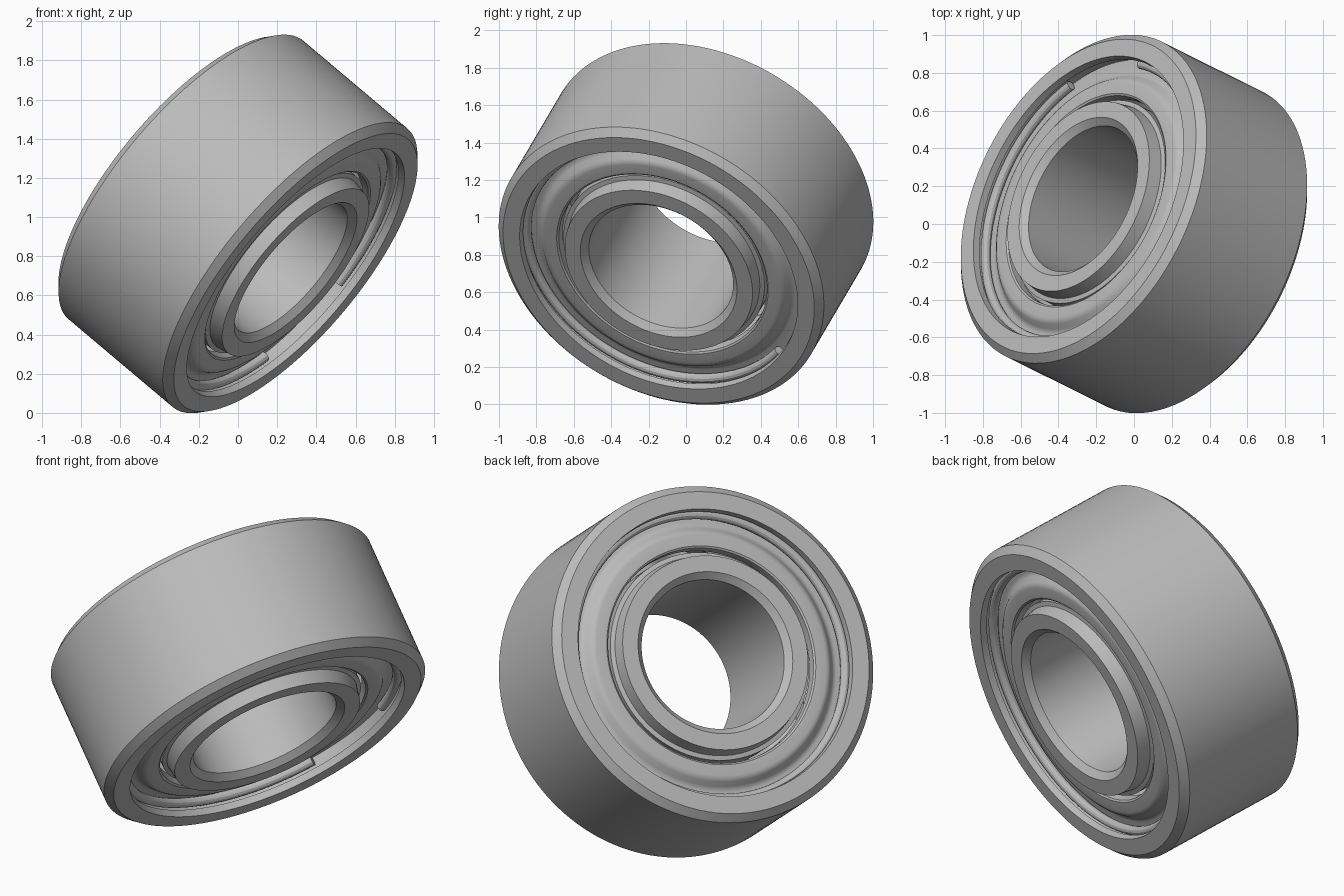
import bpy, bmesh, math
from mathutils import Matrix, Vector

if "Cube" in bpy.data.objects:
    bpy.data.objects.remove(bpy.data.objects["Cube"])

# Tilted bearing frame: local z is the shaft axis, local x points at the clip gap
axis = Vector((-0.715, 0.355, 0.603)).normalized()
gap = Vector((0.085, 0.68, -0.29))
gap = (gap - axis * gap.dot(axis)).normalized()
frame = Matrix((gap, axis.cross(gap), axis)).transposed().to_4x4()
frame.translation = (0, 0, 0.965)

steel = bpy.data.materials.new("steel grey")
steel.diffuse_color = (0.5, 0.5, 0.5, 1)
steel.use_nodes = True
steel.node_tree.nodes["Principled BSDF"].inputs["Base Color"].default_value = steel.diffuse_color
H = 0.412   # half width


def lathe(name, profile, start=0.0, sweep=math.tau, steps=128):
    """Turn a closed (radius, height) profile around the shaft axis."""
    bm = bmesh.new()
    full = sweep > 6.28
    rows = []
    for i in range(steps if full else steps + 1):
        a = start + sweep * i / steps
        rows.append([bm.verts.new((r * math.cos(a), r * math.sin(a), z)) for r, z in profile])
    n = len(profile)
    for i in range(steps):
        p, q = rows[i], rows[(i + 1) % len(rows)]
        for j in range(n):
            k = (j + 1) % n
            bm.faces.new((p[j], q[j], q[k], p[k]))
    if not full:
        bm.faces.new(rows[0])
        bm.faces.new(rows[-1][::-1])
    bmesh.ops.recalc_face_normals(bm, faces=bm.faces)
    bm.transform(frame)
    me = bpy.data.meshes.new(name)
    bm.to_mesh(me)
    bm.free()
    me.materials.append(steel)
    ob = bpy.data.objects.new(name, me)
    bpy.context.collection.objects.link(ob)
    bpy.ops.object.select_all(action='DESELECT')
    ob.select_set(True)
    bpy.context.view_layer.objects.active = ob
    bpy.ops.object.shade_smooth_by_angle(angle=math.radians(28))
    return ob


def symmetric(half):
    """Close a top-half profile with its copy below the middle plane."""
    return half + [(r, -z) for r, z in reversed(half)]


# Outer ring: chamfered rim, clip groove, shield seat and ball track
race = [(0.74 + 0.07 * math.cos(t), 0.17 * math.sin(t)) for t in (1.4, 1.0, 0.6, 0.2)]
lathe("outer_ring", symmetric([
    (0.93, H - 0.04), (0.89, H), (0.795, H), (0.79, H - 0.04), (0.82, H - 0.05),
    (0.82, H - 0.115), (0.76, H - 0.125), (0.76, 0.18)] + race))

# Inner ring: chamfered bore, stepped shoulder and ball track
track = [(0.575 - 0.06 * math.cos(t), 0.17 * math.sin(t)) for t in (1.4, 1.0, 0.6, 0.2)]
lathe("inner_ring", symmetric([
    (0.413, H - 0.035), (0.448, H), (0.537, H), (0.55, H - 0.075),
    (0.575, H - 0.08), (0.575, 0.18)] + track))

# Pressed shields and split wire clips on both faces
shield = [(0.815, 0.11), (0.745, 0.11), (0.73, 0.107), (0.715, 0.095), (0.695, 0.07),
          (0.68, 0.06), (0.665, 0.057), (0.605, 0.057), (0.595, 0.064), (0.592, 0.09)]
thick = [(r, d + 0.025) for r, d in reversed(shield)]
half_gap = math.radians(20)
for side, s in (("upper", 1), ("lower", -1)):
    lathe(side + "_shield", [(r, s * (H - d)) for r, d in shield + thick])
    wire = [(0.785 + 0.026 * math.cos(t * math.tau / 12),
             s * (H - 0.081) + 0.026 * math.sin(t * math.tau / 12)) for t in range(12)]
    lathe(side + "_clip", wire, half_gap, math.tau - 2 * half_gap, 112)
